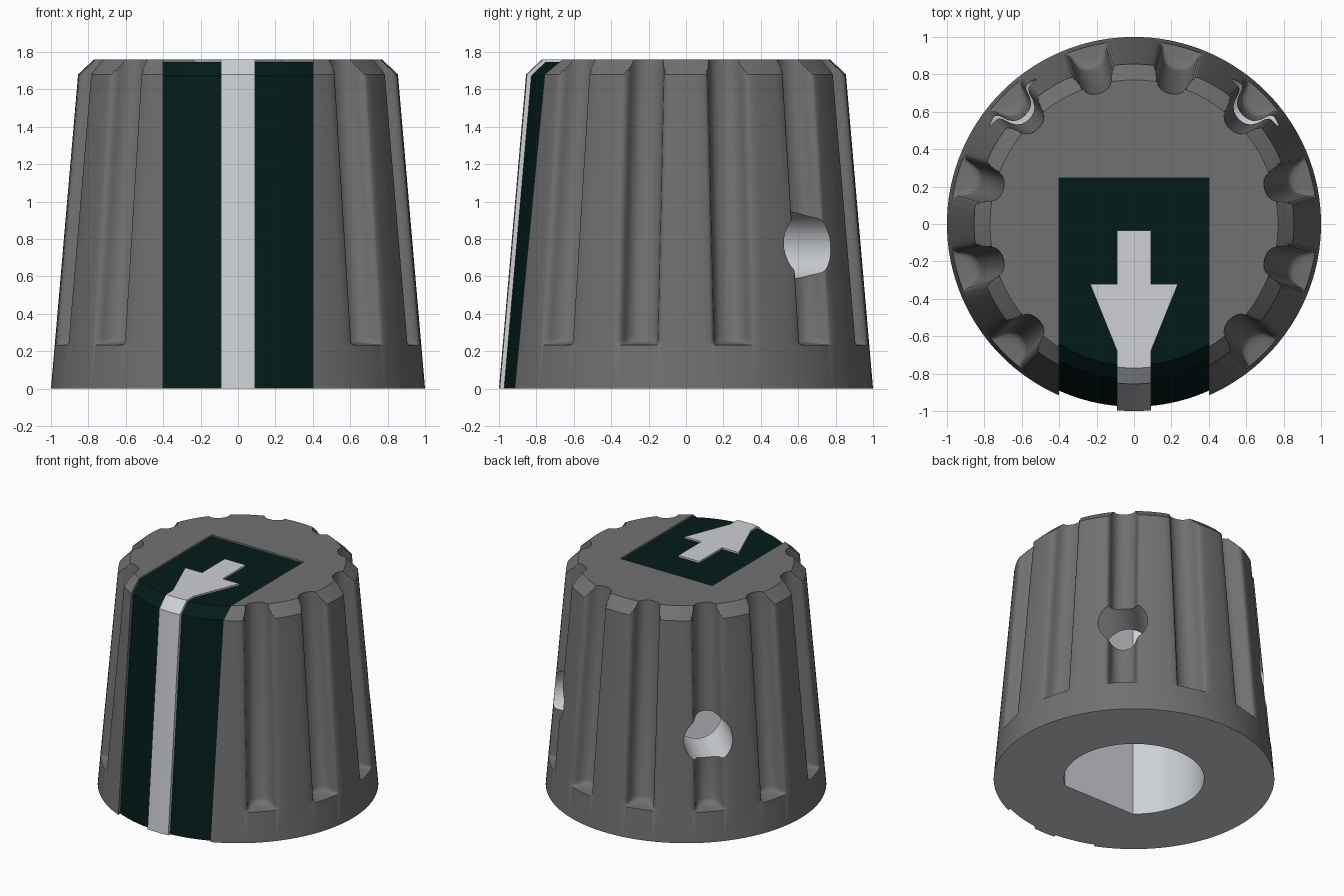
import bpy, bmesh, math
from mathutils import Matrix, Vector

if "Cube" in bpy.data.objects:
    bpy.data.objects.remove(bpy.data.objects["Cube"])

R0, R1, ZC, H, RT = 1.0, 0.855, 1.68, 1.76, 0.77   # cone, chamfer start, top


def material(name, rgb):
    m = bpy.data.materials.new(name)
    m.diffuse_color = (*rgb, 1)
    m.use_nodes = True
    m.node_tree.nodes["Principled BSDF"].inputs["Base Color"].default_value = m.diffuse_color
    return m


GREY = material("grey plastic", (0.160, 0.165, 0.162))
GREEN = material("dark green panel", (0.001, 0.011, 0.011))
WHITE = material("light grey", (0.61, 0.63, 0.66))


def make(name, bm, mat):
    bmesh.ops.recalc_face_normals(bm, faces=bm.faces)
    me = bpy.data.meshes.new(name)
    bm.to_mesh(me)
    bm.free()
    me.materials.append(mat)
    ob = bpy.data.objects.new(name, me)
    bpy.context.collection.objects.link(ob)
    return ob


def loft(name, rings, mat):
    """Skin a stack of closed rings and cap both ends."""
    bm = bmesh.new()
    vs = [[bm.verts.new(p) for p in ring] for ring in rings]
    n = len(vs[0])
    for a, b in zip(vs, vs[1:]):
        for i in range(n):
            j = (i + 1) % n
            bm.faces.new((a[i], a[j], b[j], b[i]))
    bm.faces.new(vs[0][::-1])
    bm.faces.new(vs[-1])
    return make(name, bm, mat)


def circle(r, z, n=160):
    return [(r * math.cos(math.tau * i / n), r * math.sin(math.tau * i / n), z) for i in range(n)]


def prism(name, pts, z0, z1, mat):
    return loft(name, [[(x, y, z) for x, y in pts] for z in (z0, z1)], mat)


def boolean(ob, cutter, op="DIFFERENCE"):
    mod = ob.modifiers.new("cut", "BOOLEAN")
    mod.operation, mod.object, mod.solver = op, cutter, "EXACT"
    mod.material_mode = "TRANSFER"
    dg = bpy.context.evaluated_depsgraph_get()
    me = bpy.data.meshes.new_from_object(ob.evaluated_get(dg))
    ob.modifiers.clear()
    ob.data = me
    bpy.data.objects.remove(cutter)


def cone_r(z):
    return R0 + (R1 - R0) * z / ZC


def shell_r(z):
    return cone_r(z) if z <= ZC else R1 + (RT - R1) * (z - ZC) / (H - ZC)


# Fluted body: U-shaped grooves every 30 degrees except under the front panel
GROOVE = [(0.125, 0), (0.112, 0.006), (0.1, 0.022), (0.092, 0.045), (0.084, 0.07),
          (0.068, 0.097), (0.046, 0.115), (0.023, 0.123), (0, 0.126)]
PROFILE = [(-s, d) for s, d in GROOVE] + [(s, d) for s, d in GROOVE[-2::-1]]


def body_ring(z, f):
    pts, rc, rs = [], cone_r(z), shell_r(z)
    for k in range(12):
        a = math.radians(15 + 30 * k)
        fluted = k not in (8, 9)
        for s, d in PROFILE:
            t = a + math.asin(s / rc)
            r = rs
            if fluted and d * f > 0:
                x, y = math.sqrt(rc * rc - s * s) - d * f, s
                if math.hypot(x, y) < rs:
                    t, r = a + math.atan2(y, x), math.hypot(x, y)
            pts.append((r * math.cos(t), r * math.sin(t), z))
        half = math.asin(0.125 / rc)
        gap = math.radians(30) - 2 * half
        for i in range(1, 6):
            t = a + half + gap * i / 6
            pts.append((rs * math.cos(t), rs * math.sin(t), z))
    return pts


LEVELS = [(0, 0), (0.232, 0), (0.237, 0.45), (0.243, 0.75), (0.255, 0.92), (0.28, 1),
          (ZC, 1), (1.70, 1), (1.72, 1), (1.74, 1), (H, 1)]
body = loft("knob_body", [body_ring(z, f) for z, f in LEVELS], GREY)


def core(name, inset, mat):
    """Plain inner copy of the body, smaller by the inset."""
    return loft(name, [circle(cone_r(-0.2) - inset, -0.2), circle(R1 - inset, ZC - inset * 0.4),
                       circle(RT - inset * 0.6, H - inset * 0.6)], mat)


# Recessed green panel with grey side walls, over the top and down the front
panel = prism("panel_cutter", [(-0.4, -1.3), (0.4, -1.3), (0.4, 0.245), (-0.4, 0.245)], -0.1, 2, GREY)
boolean(panel, core("panel_core", 0.023, GREEN))
boolean(body, panel)

# D-shaped shaft bore with its flat toward the front
a = math.radians(39)
arc = [-math.pi / 2 + a + (math.tau - 2 * a) * i / 64 for i in range(65)]
boolean(body, prism("bore_cutter", [(0.5 * math.cos(t), 0.5 * math.sin(t)) for t in arc], -0.1, 1.56, WHITE))

# Two set-screw holes at the back
for ang in (45, 135):
    d = Vector((math.cos(math.radians(ang)), math.sin(math.radians(ang)), 0))
    bm = bmesh.new()
    bmesh.ops.create_cone(bm, cap_ends=True, segments=48, radius1=0.177, radius2=0.177, depth=1.0,
                          matrix=Matrix.Translation(d * 0.8 + Vector((0, 0, 0.765)))
                          @ d.to_track_quat("Z", "Y").to_matrix().to_4x4())
    boolean(body, make("screw_hole_cutter", bm, WHITE))

# Light underside
light = [m.name for m in body.data.materials].index(WHITE.name)
for p in body.data.polygons:
    if p.normal.z < -0.9 and p.center.z < 0.01:
        p.material_index = light

# Raised arrow pointer, flush with the knob's outer surface
half = [(0.09, -1.3), (0.09, -0.68), (0.235, -0.32), (0.09, -0.32), (0.09, -0.035)]
pointer = prism("arrow_pointer", half + [(-x, y) for x, y in half[::-1]], -0.1, 2, WHITE)
outer = loft("outer_shape", [circle(R0, 0), circle(R1, ZC), circle(RT, H)], WHITE)
boolean(pointer, outer, "INTERSECT")
boolean(pointer, core("pointer_core", 0.03, WHITE))

# Smooth curved faces, keep real edges sharp
for ob in (body, pointer):
    bpy.ops.object.select_all(action="DESELECT")
    ob.select_set(True)
    bpy.context.view_layer.objects.active = ob
    bpy.ops.object.shade_smooth_by_angle(angle=math.radians(36))
